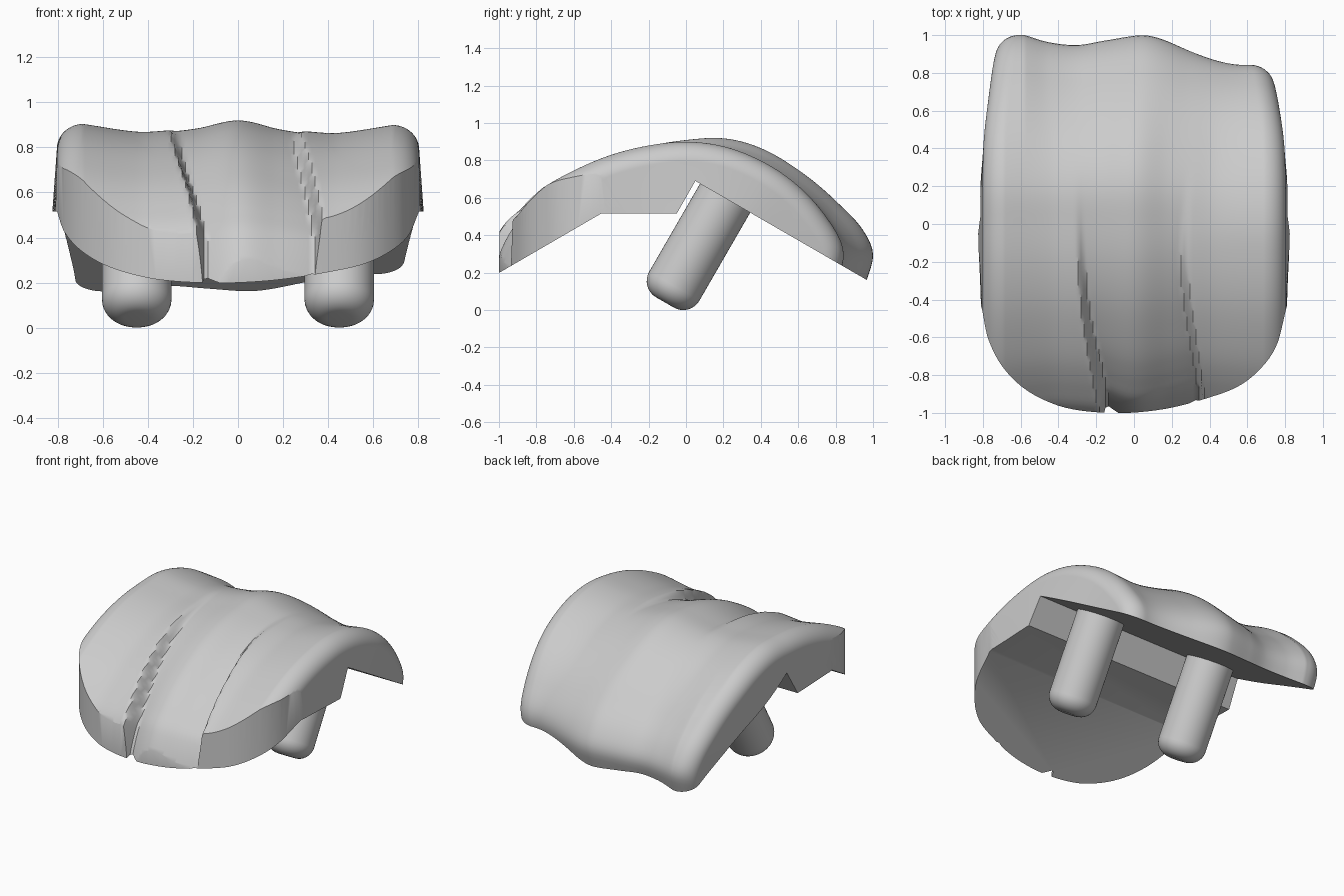
import bpy, bmesh
from math import sin, cos, pi, radians, sqrt
from mathutils import Matrix

if "Cube" in bpy.data.objects:
    bpy.data.objects.remove(bpy.data.objects["Cube"])


def curve(table, t):
    """Smooth interpolation through (t, value) pairs."""
    if t <= table[0][0]:
        return table[0][1]
    if t >= table[-1][0]:
        return table[-1][1]
    i = max(k for k in range(len(table) - 1) if table[k][0] <= t)

    def slope(k):
        a, b = table[max(k - 1, 0)], table[min(k + 1, len(table) - 1)]
        return (b[1] - a[1]) / (b[0] - a[0])
    (t0, v0), (t1, v1) = table[i], table[i + 1]
    h = t1 - t0
    s = (t - t0) / h
    return ((2*s**3 - 3*s*s + 1)*v0 + (s**3 - 2*s*s + s)*h*slope(i)
            + (3*s*s - 2*s**3)*v1 + (s**3 - s*s)*h*slope(i + 1))


def step(t):
    t = min(max(t, 0), 1)
    return t * t * (3 - 2 * t)


def mesh_object(name, bm):
    bmesh.ops.recalc_face_normals(bm, faces=bm.faces)
    me = bpy.data.meshes.new(name)
    bm.to_mesh(me)
    bm.free()
    ob = bpy.data.objects.new(name, me)
    bpy.context.collection.objects.link(ob)
    return ob


def prism(name, pts, move):
    bm = bmesh.new()
    f = bm.faces.new([bm.verts.new(p) for p in pts])
    r = bmesh.ops.extrude_face_region(bm, geom=[f])
    bmesh.ops.translate(bm, vec=move, verts=[v for v in r['geom'] if isinstance(v, bmesh.types.BMVert)])
    return mesh_object(name, bm)


def activate(ob):
    bpy.ops.object.select_all(action='DESELECT')
    ob.select_set(True)
    bpy.context.view_layer.objects.active = ob


def boolean(ob, cutter, op):
    m = ob.modifiers.new("cut", 'BOOLEAN')
    m.operation, m.solver, m.object = op, 'EXACT', cutter
    activate(ob)
    bpy.ops.object.modifier_apply(modifier=m.name)
    bpy.data.objects.remove(cutter)


# Side profiles (angle in degrees, radius) of the left and right lobes
FRONT = [(90, .9), (102.8, .902), (115.7, .921), (128.8, .957), (141.8, 1.018),
         (148.6, 1.055), (156, 1.097), (180, 1.14)]
LEFT = [(0, .9), (10, .985), (16.7, 1.044), (23.8, 1.04), (36, .991), (51, .953),
        (64.8, .937), (77.6, .922)] + FRONT
RIGHT = [(0, .72), (12, .83), (18, .885), (23.4, .905), (33.7, .9), (48, .896),
         (63.4, .894), (77, .898)] + FRONT
# Cross-section offsets over x, at the rear and at the crown
REAR = [(-.58, 0), (-.45, -.04), (-.3, -.055), (-.15, -.03), (.05, 0), (.3, -.01), (.6, 0)]
CROWN = [(-.69, 0), (-.45, -.035), (-.32, -.03), (-.18, -.015), (0, .02),
         (.18, -.015), (.32, -.03), (.45, -.035), (.69, 0)]
WIDTH = [(0, .7), (15, .725), (25, .745), (40, .77), (60, .797), (90, .805), (180, .805)]
GROOVE_L = [(-1, -.19), (-.5, -.28), (0, -.31), (.5, -.31)]
GROOVE_R = [(-1, .385), (-.5, .315), (-.2, .29), (.3, .32)]


def radius(deg, x, w):
    side = step((x - .02) / .58)
    r = curve(LEFT, deg) * (1 - side) + curve(RIGHT, deg) * side
    y = r * cos(radians(deg))
    k = step((75 - deg) / 45)
    r += curve(REAR, x) * k + curve(CROWN, x) * (1 - k)
    # sunken track between the two grooves, deepening to the front
    xl, xr = curve(GROOVE_L, y), curve(GROOVE_R, y)
    inside = step((x - xl) / .05) * step((xr - x) / .05)
    q = min(abs(2 * x - xl - xr) / (xr - xl), 1)
    r -= inside * step((.35 - y) / 1.6) * (.09 + .06 * q * q)
    # rounded outer rims
    d = (w - abs(x)) / .12
    if d < 1:
        r -= .11 * (1 - sqrt(max(0, 1 - (1 - d) ** 2)))
    return r


# Shell: radial grid closed underneath
bm = bmesh.new()
NA, NX = 110, 150
rings = []
for i in range(NA + 1):
    deg = 180 * i / NA
    a, w = radians(deg), curve(WIDTH, deg)
    flare = .05 * sin(a) ** 4
    row = [(-w - flare, .1)]
    for j in range(NX + 1):
        x = w * sin((2 * j / NX - 1) * pi / 2)
        row.append((x, radius(deg, x, w)))
    row.append((w + flare, .1))
    rings.append([bm.verts.new((x, r * cos(a), r * sin(a))) for x, r in row])
for p, q in zip(rings, rings[1:]):
    for j in range(len(p)):
        n = (j + 1) % len(p)
        bm.faces.new((p[j], p[n], q[n], q[j]))
bm.faces.new(rings[0])
bm.faces.new(rings[-1])
shell = mesh_object("curved_shell", bm)

# Trim the front to its rounded plan outline
half = [(-1, 1.4), (-1, -.1), (-.84, -.3), (-.803, -.46), (-.775, -.6), (-.7, -.75), (-.58, -.872),
        (-.42, -.955), (-.28, -.988), (-.12, -1), (.02, -.997), (.2, -.972), (.4, -.918),
        (.56, -.855), (.68, -.755), (.76, -.63), (.803, -.46), (.84, -.3), (1, -.1), (1, 1.4)]
lo = [(x, curve([(p[0], p[1]) for p in half[3:17]], x)) for x in
      [.803 * sin((2 * i / 60 - 1) * pi / 2) for i in range(61)]]
outline = half[:3] + lo + half[17:]
boolean(shell, prism("outline_cutter", [(x, y, -.5) for x, y in outline], (0, 0, 2)), 'INTERSECT')

# Faceted underside: front slope, flat, step, rear slope
under = [(-1.6, -.15), (-.455, .515), (-.05, .515), (.05, .69), (1.5, -.147), (1.5, -1), (-1.6, -1)]
boolean(shell, prism("underside_cutter", [(-1.5, y, z) for y, z in under], (3, 0, 0)), 'DIFFERENCE')
activate(shell)
bpy.ops.object.shade_smooth_by_angle(angle=radians(35))

# Two tilted round-ended pegs
for name, px in (("left_peg", -.45), ("right_peg", .45)):
    bm = bmesh.new()
    R, b, t0 = .155, .1, -.021
    prof = [(0, t0)] + [(R - b + b * sin(k * pi / 16), t0 + b - b * cos(k * pi / 16))
                        for k in range(9)] + [(R, .68), (0, .68)]
    vs = [bm.verts.new((r, 0, z)) for r, z in prof]
    es = [bm.edges.new(e) for e in zip(vs, vs[1:])]
    bmesh.ops.spin(bm, geom=vs + es, cent=(0, 0, 0), axis=(0, 0, 1), angle=2 * pi, steps=48)
    bmesh.ops.remove_doubles(bm, verts=bm.verts, dist=1e-5)
    s = -.118
    bmesh.ops.transform(bm, verts=bm.verts, matrix=Matrix.Translation((px, s * .866, -s * .5))
                        @ Matrix.Rotation(radians(-30), 4, 'X'))
    peg = mesh_object(name, bm)
    activate(peg)
    bpy.ops.object.shade_smooth_by_angle(angle=radians(35))
